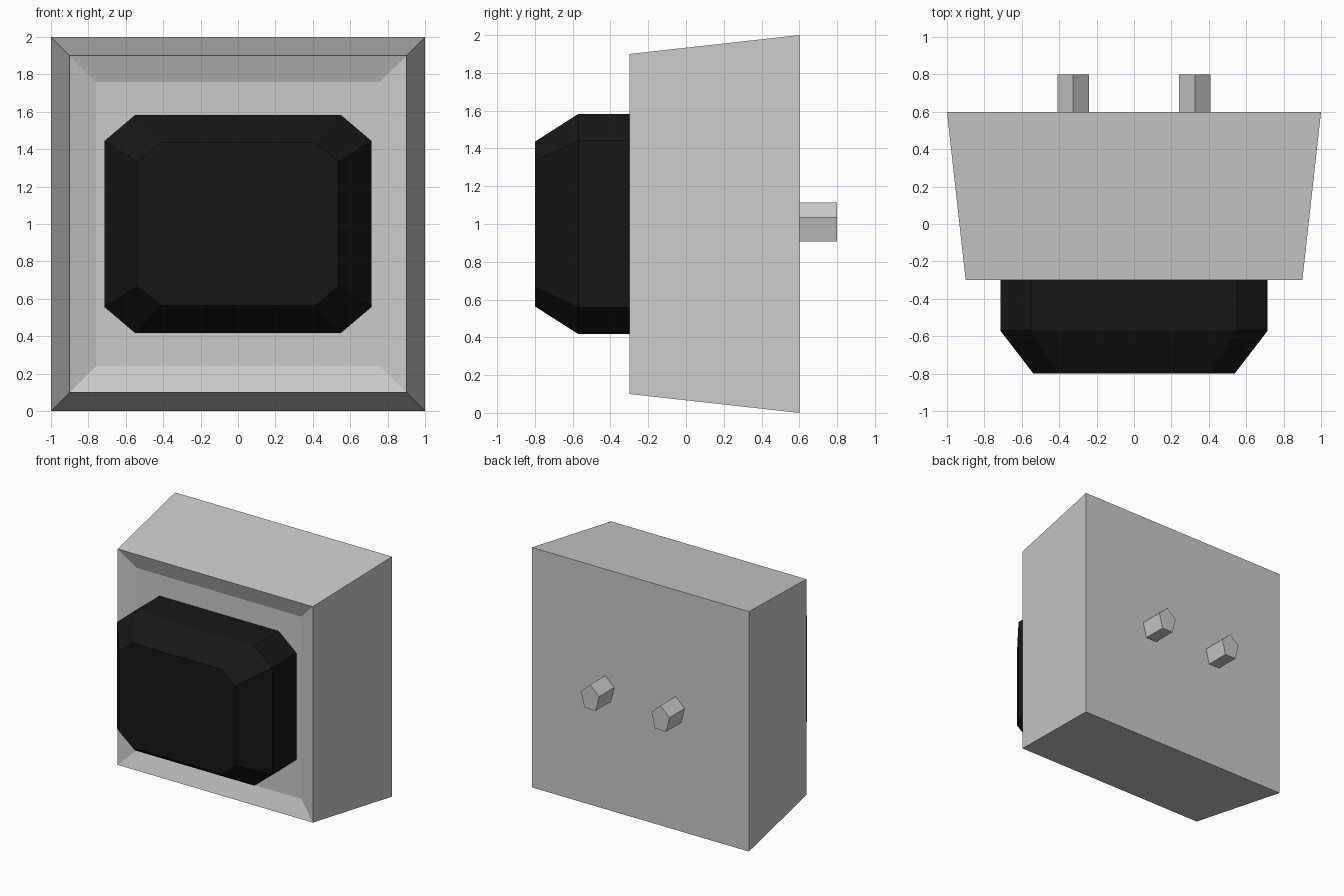
import bpy
import bmesh
from math import sin, cos, tau

if "Cube" in bpy.data.objects:
    bpy.data.objects.remove(bpy.data.objects["Cube"])


def loft(name, rings, cap_back=True, mat=None):
    """Skin a list of (y, [(x, z), ...]) rings running from back to front."""
    bm = bmesh.new()
    loops = [[bm.verts.new((x, y, z)) for x, z in pts] for y, pts in rings]
    for a, b in zip(loops, loops[1:]):
        for i in range(len(a)):
            j = (i + 1) % len(a)
            bm.faces.new((a[i], a[j], b[j], b[i]))
    if cap_back:
        bm.faces.new(loops[0][::-1])
    bm.faces.new(loops[-1])
    bmesh.ops.recalc_face_normals(bm, faces=bm.faces)
    me = bpy.data.meshes.new(name)
    bm.to_mesh(me)
    bm.free()
    ob = bpy.data.objects.new(name, me)
    bpy.context.collection.objects.link(ob)
    if mat:
        me.materials.append(mat)
    return ob


CZ = 1.0  # height of the centre axis


def square(h):
    return [(-h, CZ - h), (h, CZ - h), (h, CZ + h), (-h, CZ + h)]


def octagon(hx, hz, cx, cz):
    """Rectangle of half size hx, hz with corners cut by cx, cz."""
    q = [(hx, hz - cz), (hx - cx, hz)]
    half = q + [(-x, z) for x, z in q[::-1]]
    return [(x, CZ + z) for x, z in half + [(-x, -z) for x, z in half]]


def pentagon(x, rx, rz):
    return [(x + rx * sin(tau * i / 5), CZ + rz * cos(tau * i / 5)) for i in range(5)]


black = bpy.data.materials.new("black_plastic")
black.diffuse_color = (0.008, 0.008, 0.008, 1)
black.use_nodes = True
black.node_tree.nodes["Principled BSDF"].inputs["Base Color"].default_value = black.diffuse_color

# tapered housing with a shallow sloped recess in front
loft("housing", [(0.6, square(1.0)), (-0.3, square(0.9)), (-0.25, square(0.76))])

# chamfered push button standing in the recess
loft("button", [(-0.25, octagon(0.715, 0.583, 0.165, 0.14)),
                (-0.57, octagon(0.715, 0.583, 0.165, 0.14)),
                (-0.8, octagon(0.538, 0.436, 0.128, 0.103))],
     cap_back=False, mat=black)

# pair of five-sided contact pins at the back
for side, x in (("left", -0.325), ("right", 0.325)):
    loft(f"pin_{side}", [(0.8, pentagon(x, 0.0875, 0.113)),
                         (0.6, pentagon(x, 0.0875, 0.113))])
